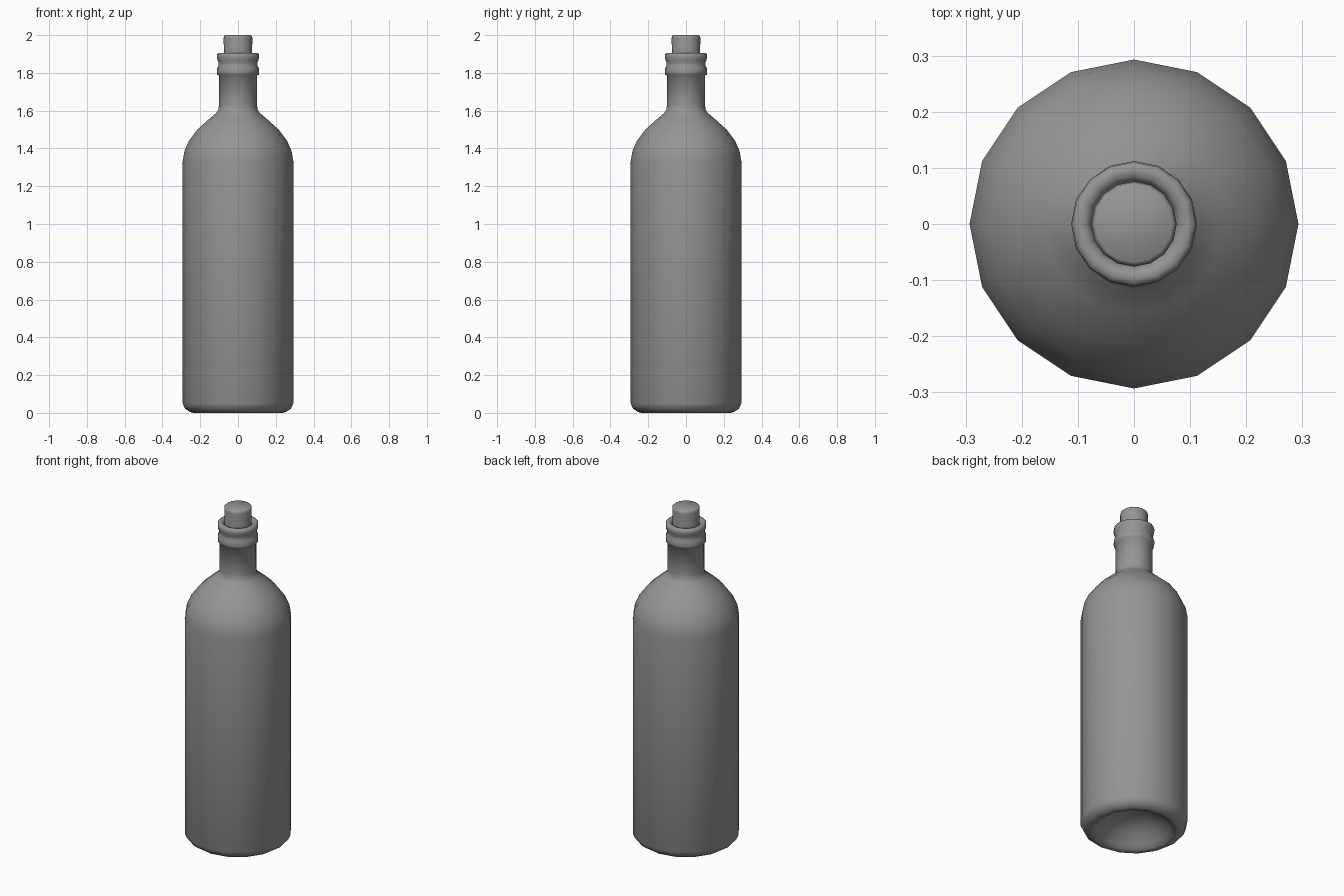
import bpy
import bmesh
import math

if "Cube" in bpy.data.objects:
    bpy.data.objects.remove(bpy.data.objects["Cube"], do_unlink=True)

SIDES = 16

grey = bpy.data.materials.new("plain_grey")
grey.use_nodes = True
colour = (0.3, 0.3, 0.3, 1)
grey.diffuse_color = colour
grey.node_tree.nodes["Principled BSDF"].inputs["Base Color"].default_value = colour


def lathe(name, profile, angle):
    """Spin a (radius, height) profile around z; zero radius closes an end."""
    bm = bmesh.new()
    verts = [bm.verts.new((r, 0, z)) for r, z in profile]
    edges = [bm.edges.new(pair) for pair in zip(verts, verts[1:])]
    bmesh.ops.spin(bm, geom=verts + edges, cent=(0, 0, 0), axis=(0, 0, 1),
                   angle=math.tau, steps=SIDES, use_duplicate=False)
    bmesh.ops.remove_doubles(bm, verts=bm.verts[:], dist=0.0005)
    bmesh.ops.recalc_face_normals(bm, faces=bm.faces[:])
    mesh = bpy.data.meshes.new(name)
    bm.to_mesh(mesh)
    bm.free()
    mesh.materials.append(grey)
    obj = bpy.data.objects.new(name, mesh)
    bpy.context.collection.objects.link(obj)
    bpy.ops.object.select_all(action="DESELECT")
    obj.select_set(True)
    bpy.context.view_layer.objects.active = obj
    bpy.ops.object.shade_smooth_by_angle(angle=math.radians(angle))
    return obj


# Bottle: hollow base, body, shoulder, neck and two rounded rings
punt = [(0, 0.12), (0.08, 0.11), (0.15, 0.075), (0.2, 0.025), (0.22, 0.005)]
body = [(0.235, 0), (0.255, 0.005), (0.28, 0.022), (0.293, 0.05), (0.293, 1.33)]
shoulder = [(0.284, 1.385), (0.26, 1.44), (0.215, 1.5), (0.16, 1.55),
            (0.115, 1.588), (0.104, 1.605), (0.101, 1.63)]
neck = [(0.101, 1.785), (0.11, 1.792), (0.112, 1.805), (0.11, 1.825),
        (0.103, 1.84), (0.103, 1.853), (0.109, 1.868), (0.112, 1.885),
        (0.11, 1.9), (0.1, 1.906), (0.085, 1.903), (0.076, 1.89), (0.074, 1.8)]
lathe("bottle", punt + body + shoulder + neck, 60)

# Stopper with a softened top edge
lathe("cork", [(0, 1.8), (0.073, 1.8), (0.076, 1.985), (0.074, 1.995),
               (0.068, 2.0), (0, 2.0)], 50)
